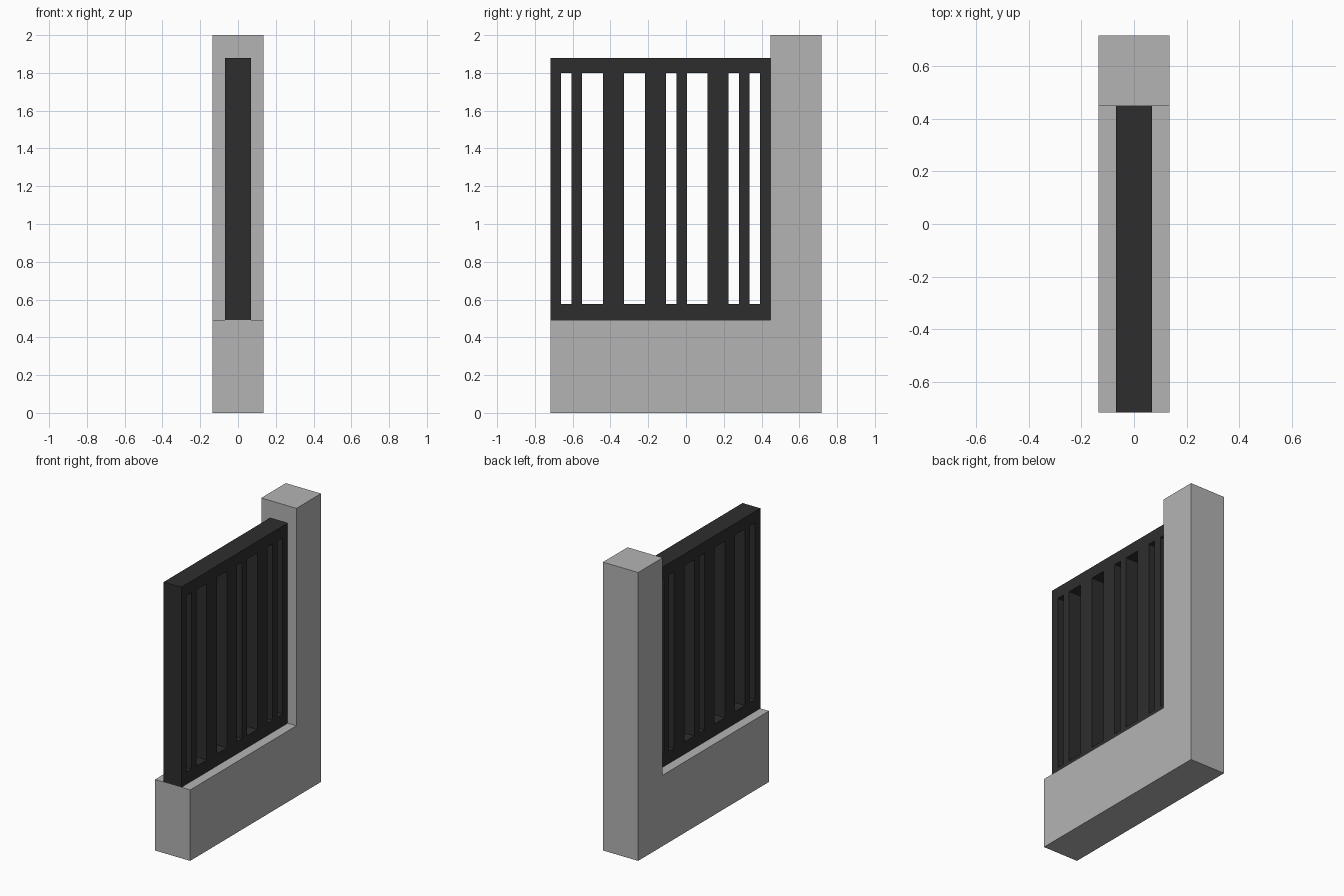
import bpy, bmesh

if "Cube" in bpy.data.objects:
    bpy.data.objects.remove(bpy.data.objects["Cube"])

HALF_Y = 0.717      # half length of the wall
POST_Y = 0.448      # inner face of the post
BASE_Z = 0.492      # top of the low wall


def material(name, v):
    m = bpy.data.materials.new(name)
    m.diffuse_color = (v, v, v, 1)
    m.use_nodes = True
    m.node_tree.nodes["Principled BSDF"].inputs["Base Color"].default_value = m.diffuse_color
    return m


def solid(name, polygons, half_x, mat):
    """Extrude flat (y, z) polygons symmetrically along x into one clean solid."""
    bm = bmesh.new()
    for poly in polygons:
        bm.faces.new([bm.verts.new((-half_x, y, z)) for y, z in poly])
    bmesh.ops.remove_doubles(bm, verts=bm.verts[:], dist=1e-5)
    ext = bmesh.ops.extrude_face_region(bm, geom=bm.faces[:], use_keep_orig=True)
    moved = [g for g in ext["geom"] if isinstance(g, bmesh.types.BMVert)]
    bmesh.ops.translate(bm, verts=moved, vec=(2 * half_x, 0, 0))
    bmesh.ops.recalc_face_normals(bm, faces=bm.faces[:])
    me = bpy.data.meshes.new(name)
    bm.to_mesh(me)
    bm.free()
    me.materials.append(mat)
    ob = bpy.data.objects.new(name, me)
    bpy.context.collection.objects.link(ob)
    return ob


concrete = material("concrete grey", 0.456)
iron = material("dark iron", 0.027)

# Low wall with end post, one L-shaped block
solid("wall_and_post", [[(-HALF_Y, 0), (HALF_Y, 0), (HALF_Y, 2), (POST_Y, 2),
                         (POST_Y, BASE_Z), (-HALF_Y, BASE_Z)]], 0.135, concrete)

# Railing panel: 21 equal modules wide, bars given as (start, end) modules
bars = [(0, 1), (2, 3), (5, 7), (9, 11), (12, 13), (15, 17), (18, 19), (20, 21)]
step = (POST_Y + HALF_Y) / 21
edges = [-HALF_Y + i * step for bar in bars for i in bar]
levels = [BASE_Z, 0.576, 1.80, 1.88]
cells = []
for i, (y0, y1) in enumerate(zip(edges, edges[1:])):
    for j, (z0, z1) in enumerate(zip(levels, levels[1:])):
        if j != 1 or i % 2 == 0:      # leave the gaps between bars open
            cells.append([(y0, z0), (y1, z0), (y1, z1), (y0, z1)])
solid("railing_panel", cells, 0.068, iron)
